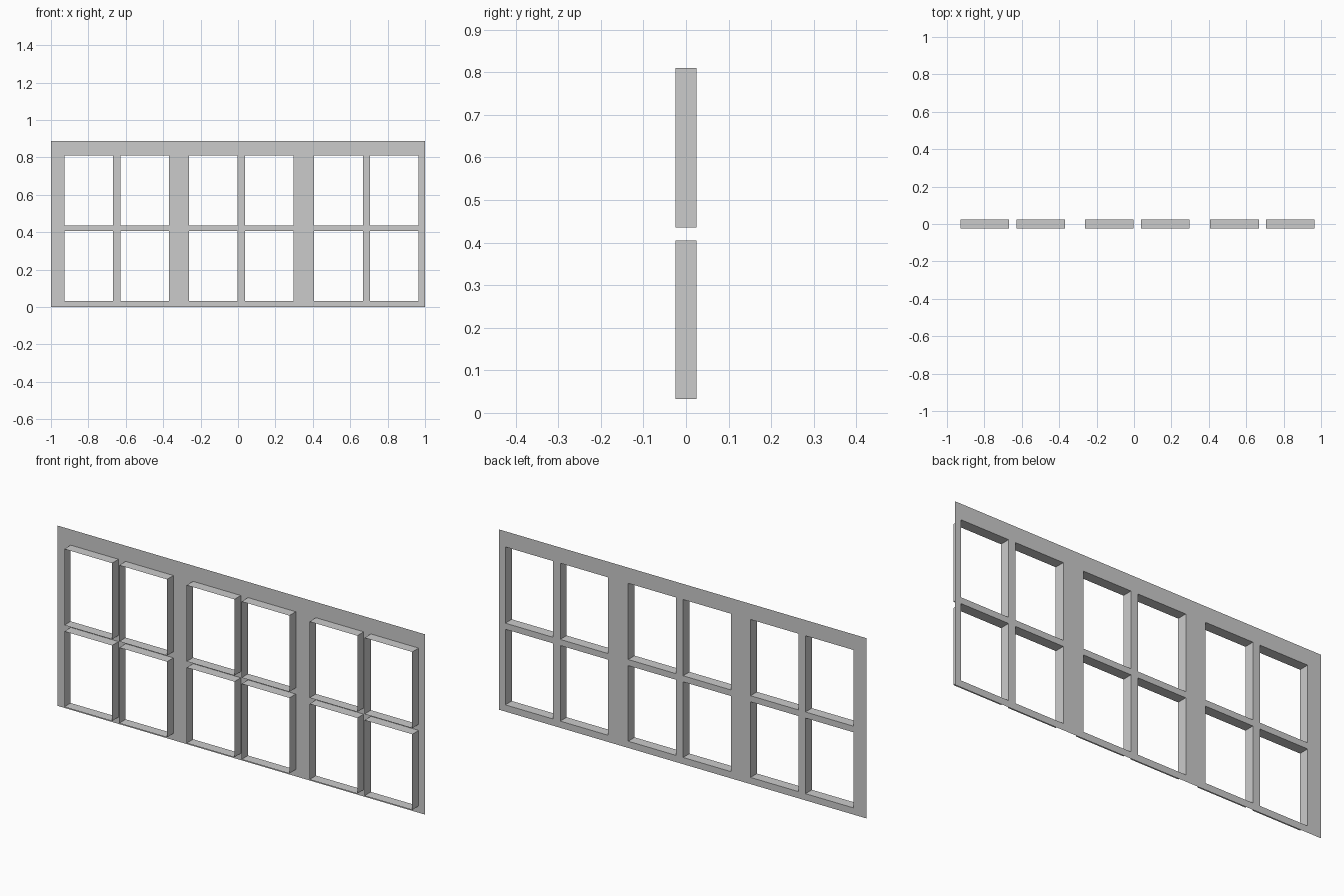
import bpy
import bmesh

cube = bpy.data.objects.get("Cube")
if cube:
    bpy.data.objects.remove(cube, do_unlink=True)

grey = bpy.data.materials.new("plain grey")
grey.use_nodes = True
colour = (0.6, 0.6, 0.6, 1)
grey.diffuse_color = colour
grey.node_tree.nodes["Principled BSDF"].inputs["Base Color"].default_value = colour

HEIGHT = 0.887
BACK, FRONT = 0.025, -0.025
PANE_WIDTH, PANE_PITCH = 0.26, 0.299

# Pane openings: three windows, each two panes wide and two panes high
columns = []
for start in (-0.928, -0.262, 0.407):
    for i in range(2):
        left = start + i * PANE_PITCH
        columns.append((left, left + PANE_WIDTH))
rows = [(0.033, 0.405), (0.435, 0.81)]


def finish(bm, name):
    bmesh.ops.remove_doubles(bm, verts=bm.verts, dist=0.0001)
    mesh = bpy.data.meshes.new(name)
    bm.to_mesh(mesh)
    bm.free()
    mesh.materials.append(grey)
    obj = bpy.data.objects.new(name, mesh)
    bpy.context.collection.objects.link(obj)


def quad(bm, points):
    return bm.faces.new([bm.verts.new(p) for p in points])


# Thin back sheet with the openings left out
bm = bmesh.new()
xs = [-1] + [x for pair in columns for x in pair] + [1]
zs = [0] + [z for pair in rows for z in pair] + [HEIGHT]
for i, (x0, x1) in enumerate(zip(xs, xs[1:])):
    for j, (z0, z1) in enumerate(zip(zs, zs[1:])):
        if i % 2 and j % 2:
            continue
        quad(bm, [(x0, BACK, z0), (x1, BACK, z0), (x1, BACK, z1), (x0, BACK, z1)])
bmesh.ops.remove_doubles(bm, verts=bm.verts, dist=0.0001)
bmesh.ops.dissolve_limit(bm, angle_limit=0.01, verts=bm.verts, edges=bm.edges)
finish(bm, "wall_sheet")

# Thin rims standing forward around every opening
bm = bmesh.new()
for x0, x1 in columns:
    for z0, z1 in rows:
        corners = [(x0, z0), (x1, z0), (x1, z1), (x0, z1)]
        for (ax, az), (bx, bz) in zip(corners, corners[1:] + corners[:1]):
            quad(bm, [(ax, FRONT, az), (bx, FRONT, bz), (bx, BACK, bz), (ax, BACK, az)])
finish(bm, "window_rims")
